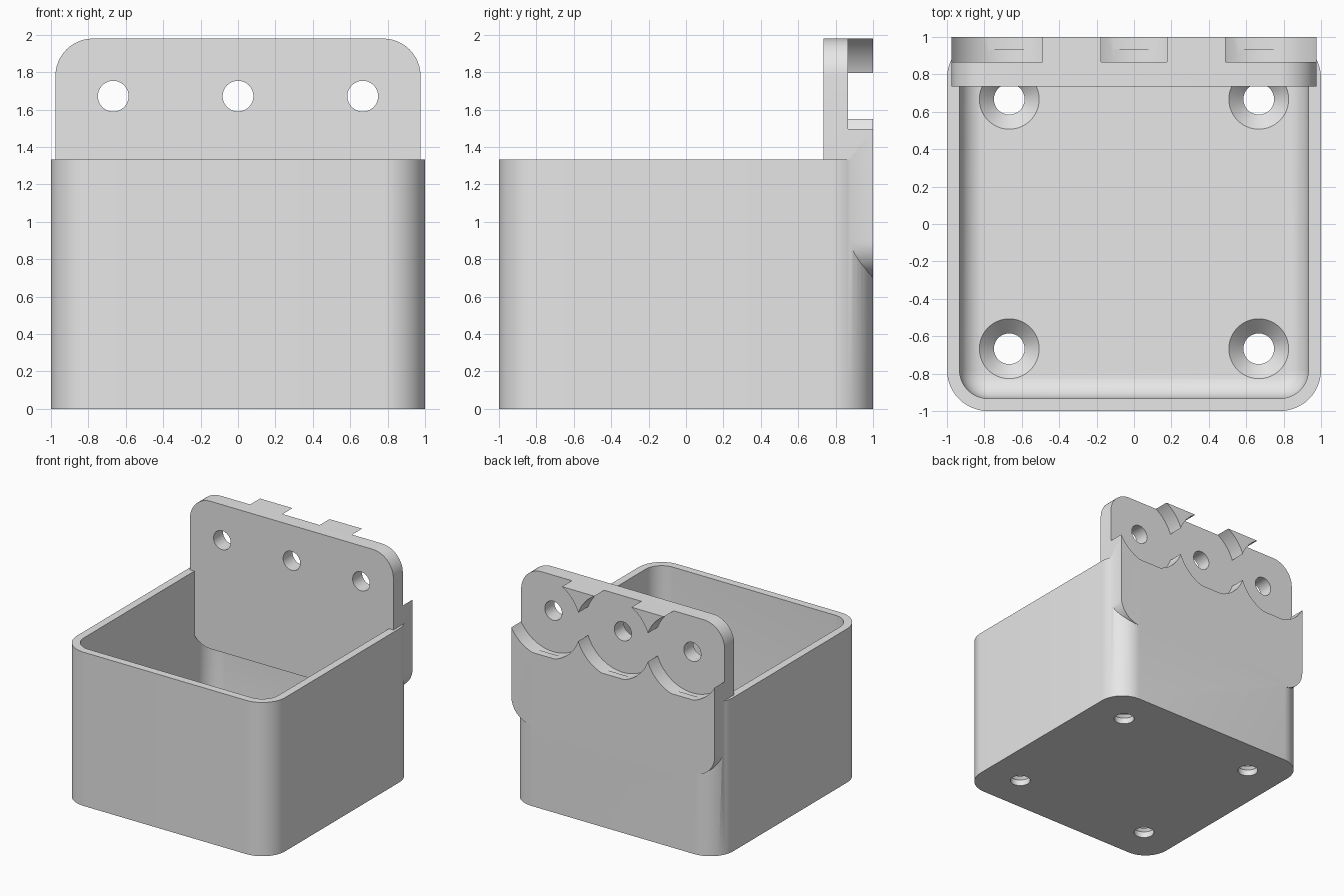
import bpy, bmesh, math

cube = bpy.data.objects.get("Cube")
if cube:
    bpy.data.objects.remove(cube, do_unlink=True)

grey = bpy.data.materials.new("light_grey")
grey.use_nodes = True
grey.diffuse_color = (0.8, 0.8, 0.8, 1)
grey.node_tree.nodes["Principled BSDF"].inputs["Base Color"].default_value = (0.8, 0.8, 0.8, 1)


def rounded(hx, hy, r, steps=12):
    """Rounded rectangle outline centred on the origin."""
    pts = []
    for corner, (sx, sy) in enumerate([(1, 1), (-1, 1), (-1, -1), (1, -1)]):
        for i in range(steps + 1):
            a = (corner + i / steps) * math.pi / 2
            pts.append((sx * (hx - r) + r * math.cos(a), sy * (hy - r) + r * math.sin(a)))
    return pts


def circle(r, sides=64):
    return [(r * math.cos(2 * math.pi * i / sides), r * math.sin(2 * math.pi * i / sides))
            for i in range(sides)]


def loft(name, rings, at=(0, 0, 0), along_y=False):
    """Closed solid through (outline, height) rings, stacked along z or y."""
    bm = bmesh.new()
    loops = []
    for outline, h in rings:
        loops.append([bm.verts.new((a, h, b) if along_y else (a, b, h)) for a, b in outline])
    n = len(loops[0])
    for low, high in zip(loops, loops[1:]):
        for i in range(n):
            j = (i + 1) % n
            bm.faces.new((low[i], low[j], high[j], high[i]))
    bm.faces.new(loops[0])
    bm.faces.new(loops[-1])
    bmesh.ops.recalc_face_normals(bm, faces=bm.faces)
    mesh = bpy.data.meshes.new(name)
    bm.to_mesh(mesh)
    bm.free()
    mesh.materials.append(grey)
    obj = bpy.data.objects.new(name, mesh)
    obj.location = at
    bpy.context.collection.objects.link(obj)
    return obj


def combine(target, tool, operation):
    """Boolean the tool into the target, then discard the tool."""
    bpy.context.view_layer.update()
    bpy.context.view_layer.objects.active = target
    mod = target.modifiers.new(operation, 'BOOLEAN')
    mod.operation, mod.solver, mod.object = operation, 'EXACT', tool
    bpy.ops.object.modifier_apply(modifier=mod.name)
    bpy.data.objects.remove(tool, do_unlink=True)


TOP, FLOOR, SPACING = 1.333, 0.133, 0.667

# Open box with rounded vertical corners
box = loft("mounting_box", [(rounded(1, 1, 0.22), 0), (rounded(1, 1, 0.22), TOP)])

# Cavity with a fillet around the floor
inner, fillet = 0.933, 0.13
cavity_rings = []
for i in range(9):
    a = i / 8 * math.pi / 2
    inset = fillet * (1 - math.sin(a))
    cavity_rings.append((rounded(inner - inset, inner - inset, 0.153 - inset),
                         FLOOR + fillet * (1 - math.cos(a))))
cavity_rings.append((rounded(inner, inner, 0.153), 1.6))
combine(box, loft("cavity_cutter", cavity_rings), 'DIFFERENCE')

# Countersunk floor holes
for x in (-SPACING, SPACING):
    for y in (-SPACING, SPACING):
        hole = loft("floor_hole_cutter",
                    [(circle(0.082), -0.1), (circle(0.082), FLOOR - 0.08),
                     (circle(0.16), FLOOR), (circle(0.16), FLOOR + 0.1)], at=(x, y, 0))
        combine(box, hole, 'DIFFERENCE')

# Back plate with rounded corners
low, high = 0.70, 1.98
outline = rounded(0.976, (high - low) / 2, 0.2)
plate = loft("back_plate", [(outline, 0.735), (outline, 1.0)],
             at=(0, 0, (low + high) / 2), along_y=True)

# Overlapping round recesses behind the plate, each with a through hole
for x in (-SPACING, 0, SPACING):
    for radius, start in ((0.356, 0.865), (0.082, 0.6)):
        cutter = loft("plate_cutter", [(circle(radius), start), (circle(radius), 1.1)],
                      at=(x, 0, 1.672), along_y=True)
        combine(plate, cutter, 'DIFFERENCE')

combine(box, plate, 'UNION')

# Smooth the rounded surfaces and keep the crisp edges
bpy.ops.object.select_all(action='DESELECT')
box.select_set(True)
bpy.context.view_layer.objects.active = box
bpy.ops.object.shade_smooth_by_angle(angle=math.radians(30))
